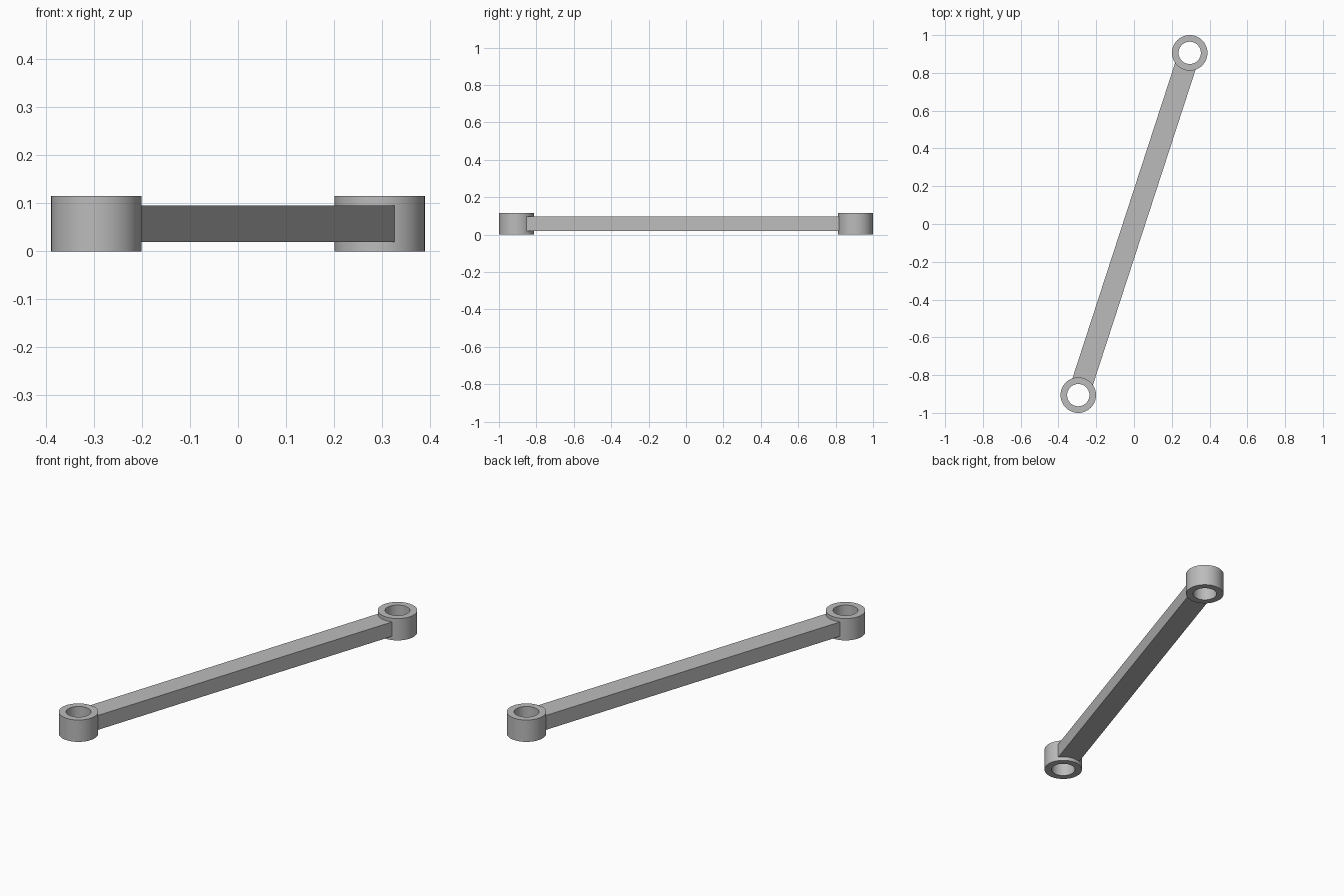
import bpy, bmesh, math
from mathutils import Matrix, Vector

cube = bpy.data.objects.get("Cube")
if cube:
    bpy.data.objects.remove(cube, do_unlink=True)

# Single grey material
grey = bpy.data.materials.new("plain grey")
grey.use_nodes = True
colour = (0.5, 0.5, 0.5, 1)
grey.diffuse_color = colour
grey.node_tree.nodes["Principled BSDF"].inputs["Base Color"].default_value = colour

EYE = Vector((0.295, 0.906, 0))      # centre of the back eye
OUTER, INNER, HEIGHT = 0.094, 0.059, 0.115
BAR_WIDTH, BAR_LOW, BAR_HIGH = 0.114, 0.02, 0.096
SIDES = 64


def add_object(name, bm):
    bmesh.ops.recalc_face_normals(bm, faces=bm.faces)
    mesh = bpy.data.meshes.new(name)
    bm.to_mesh(mesh)
    bm.free()
    mesh.materials.append(grey)
    obj = bpy.data.objects.new(name, mesh)
    bpy.context.collection.objects.link(obj)
    bpy.context.view_layer.objects.active = obj
    bpy.ops.object.select_all(action="DESELECT")
    obj.select_set(True)
    bpy.ops.object.shade_smooth_by_angle(angle=math.radians(30))
    return obj


def add_eye(name, centre):
    # Spin a rectangular wall section into a tube
    bm = bmesh.new()
    section = [(INNER, 0), (OUTER, 0), (OUTER, HEIGHT), (INNER, HEIGHT)]
    verts = [bm.verts.new((r, 0, z)) for r, z in section]
    edges = [bm.edges.new((verts[i - 1], verts[i])) for i in range(len(verts))]
    bmesh.ops.spin(bm, geom=verts + edges, axis=(0, 0, 1), cent=(0, 0, 0),
                   angle=math.tau, steps=SIDES, use_merge=True)
    bmesh.ops.remove_doubles(bm, verts=bm.verts, dist=0.0001)
    add_object(name, bm).location = centre


# Eyes at both ends
add_eye("back_eye", EYE)
add_eye("front_eye", -EYE)

# Straight bar, its ends buried in the eye walls
bm = bmesh.new()
length = 2 * (EYE.length - 0.072)
size = Matrix.Diagonal((BAR_WIDTH, length, BAR_HIGH - BAR_LOW, 1))
bmesh.ops.create_cube(bm, size=1, matrix=size)
bar = add_object("connecting_bar", bm)
bar.location.z = (BAR_LOW + BAR_HIGH) / 2
bar.rotation_euler.z = -math.atan2(EYE.x, EYE.y)
